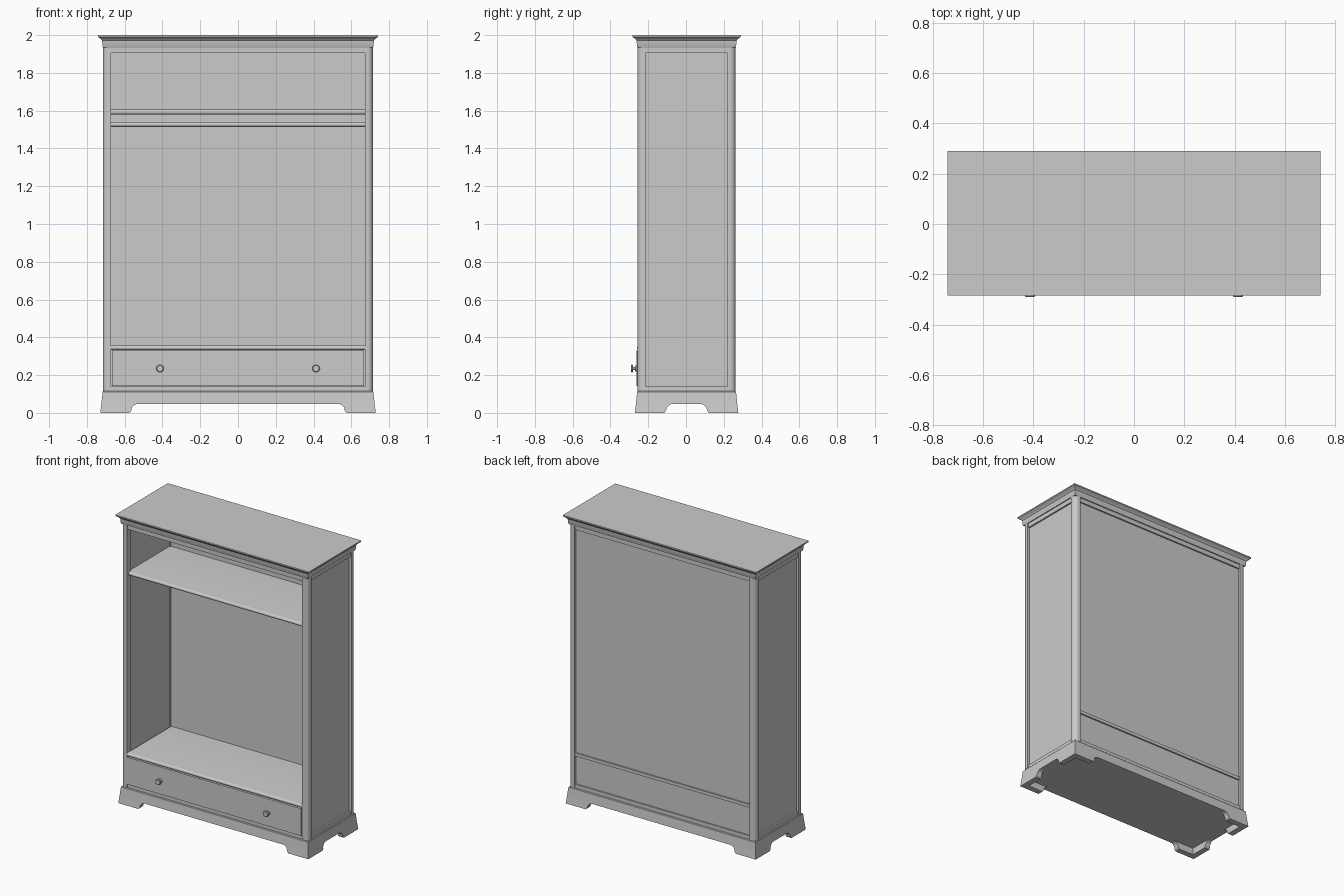
import bpy, bmesh
from math import sin, cos, pi, radians
from mathutils import Vector

cube = bpy.data.objects.get("Cube")
if cube:
    bpy.data.objects.remove(cube, do_unlink=True)

GREY = (0.6, 0.6, 0.6, 1)
paint = bpy.data.materials.new("grey paint")
paint.use_nodes = True
paint.diffuse_color = GREY
paint.node_tree.nodes["Principled BSDF"].inputs["Base Color"].default_value = GREY

MID = 0.003            # depth centre of the carcass
HX, HY = 0.715, 0.26   # half width and half depth over the posts
IX, IY = 0.672, 0.217  # half width and half depth between the posts
FLOOR, TOP = 0.115, 1.935


def loft(name, rings):
    """Skin a list of equal-length point rings and cap both ends."""
    bm = bmesh.new()
    rows = [[bm.verts.new(Vector(p) + Vector((0, MID, 0))) for p in r] for r in rings]
    n = len(rows[0])
    for low, high in zip(rows, rows[1:]):
        for i in range(n):
            j = (i + 1) % n
            bm.faces.new((low[i], low[j], high[j], high[i]))
    bm.faces.new(rows[0])
    bm.faces.new(rows[-1])
    bmesh.ops.recalc_face_normals(bm, faces=bm.faces)
    mesh = bpy.data.meshes.new(name)
    bm.to_mesh(mesh)
    bm.free()
    mesh.materials.append(paint)
    mesh.shade_smooth()
    mesh.set_sharp_from_angle(angle=radians(32))
    obj = bpy.data.objects.new(name, mesh)
    bpy.context.collection.objects.link(obj)
    return obj


def prism(name, pts, axis, lo, hi):
    """Extrude a flat outline along one axis."""
    place = {"x": lambda a, b, t: (t, a, b),
             "y": lambda a, b, t: (a, t, b),
             "z": lambda a, b, t: (a, b, t)}[axis]
    return loft(name, [[place(a, b, t) for a, b in pts] for t in (lo, hi)])


def box(name, x, y, z):
    return prism(name, [(x[0], y[0]), (x[1], y[0]), (x[1], y[1]), (x[0], y[1])], "z", *z)


def arc(cx, cy, r, start, end, steps):
    return [(cx + r * cos(start + (end - start) * i / steps),
             cy + r * sin(start + (end - start) * i / steps)) for i in range(steps + 1)]


def rect_loft(name, profile):
    """Stack rectangles given as (overhang, height)."""
    rings = []
    for o, z in profile:
        x, y = HX + o, HY + o
        rings.append([(-x, -y, z), (x, -y, z), (x, y, z), (-x, y, z)])
    return loft(name, rings)


# Cornice with a cove under the top board
rect_loft("cornice", [(0, TOP), (0.002, 1.938), (0.005, 1.972), (0.009, 1.976),
                      (0.013, 1.981), (0.02, 1.986), (0.027, 1.991), (0.027, 2.0)])

# Plinth band and its four bracket feet
ARCH, FLARE, WALL = 0.047, 0.014, 0.04


def flare(z):
    return FLARE * (1 - z / FLOOR)


rect_loft("plinth", [(flare(ARCH), ARCH), (0.002, FLOOR - 0.004), (-0.002, FLOOR)])


def foot_outline(outer, toe, s):
    """Bracket side with a curved shoulder running up into the arch."""
    shoulder = arc(toe - 0.045, 0.012, 0.035, 0, pi / 2, 6)
    shoulder = [(toe - 0.01 - 0.035 * (1 - cos(t * pi / 12)), 0.012 + 0.035 * sin(t * pi / 12))
                for t in range(7)]
    pts = [(outer + flare(0), 0), (toe, 0)] + shoulder + [(outer + flare(ARCH), ARCH)]
    return [(s * a, b) for a, b in pts]


def lean(obj, axis, s, edge):
    """Slope the outer face of a foot to match the plinth."""
    for v in obj.data.vertices:
        off = MID if axis == 1 else 0
        if abs(v.co[axis] - off) > edge - 0.001:
            v.co[axis] = off + s * (edge - FLARE + flare(v.co.z))


for sx in (-1, 1):
    for sy in (-1, 1):
        edge = HY + FLARE
        ob = prism("foot_front_board", foot_outline(HX, 0.575, sx), "y",
                   sy * edge, sy * (edge - WALL))
        lean(ob, 1, sy, edge)
        edge = HX + FLARE
        pts = foot_outline(HY, 0.118, sy)
        ends = sy * (HY + FLARE - WALL)
        pts = [(ends if abs(a) > abs(ends) else a, b) for a, b in pts]
        ob = prism("foot_side_board", pts, "x", sx * edge, sx * (edge - WALL))
        lean(ob, 0, sx, edge)

# Corner posts with a rounded outer edge
R = 0.03
for sx in (-1, 1):
    for sy in (-1, 1):
        outline = [(IX, IY), (HX, IY)] + arc(HX - R, HY - R, R, 0, pi / 2, 8) + [(IX, HY)]
        prism("corner_post", [(sx * a, sy * b) for a, b in outline], "z", FLOOR, TOP)

# Side panels and their rails
for s in (-1, 1):
    def span(a, b):
        return tuple(sorted((s * a, s * b)))
    box("side_panel", span(0.68, 0.698), (-IY, IY), (FLOOR, TOP))
    for z in ((FLOOR, 0.14), (1.905, TOP)):
        box("side_rail", span(0.675, 0.709), (-IY, IY), z)
    # Front and back rails
    for z in ((FLOOR, 0.14), (1.905, TOP)):
        box("cross_rail", (-IX, IX), span(0.222, 0.253), z)

# Back panel and its middle rail
box("back_panel", (-IX, IX), (0.225, 0.243), (FLOOR, TOP))
box("back_middle_rail", (-IX, IX), (0.215, 0.253), (0.335, 0.357))


def shelf(name, front, back, z0, z1, half):
    """Board with a half-round front nose."""
    r = (z1 - z0) / 2
    nose = arc(front + r, z0 + r, r, pi / 2, 3 * pi / 2, 10)
    prism(name, nose + [(back, z0), (back, z1)], "x", -half, half)


shelf("upper_shelf", -0.245, 0.225, 1.58, 1.605, 0.68)
shelf("lower_shelf", -0.262, 0.215, 0.333, 0.357, IX)
box("bottom_board", (-0.68, 0.68), (-0.22, 0.225), (FLOOR, 0.135))

# Hanging rod
prism("hanging_rod", arc(0, 1.527, 0.0125, 0, 2 * pi * 23 / 24, 23), "x", -0.68, 0.68)

# Drawer front with two turned knobs
box("drawer_front", (-0.667, 0.667), (-0.265, -0.235), (0.142, 0.331))
knob = [(0.016, -0.265), (0.016, -0.271), (0.009, -0.274), (0.009, -0.283),
        (0.02, -0.285), (0.02, -0.291), (0.016, -0.294)]
for sx in (-1, 1):
    loft("drawer_knob", [[(a, y, b) for a, b in
                          arc(sx * 0.413, 0.235, r, 0, 2 * pi * 23 / 24, 23)] for r, y in knob])
